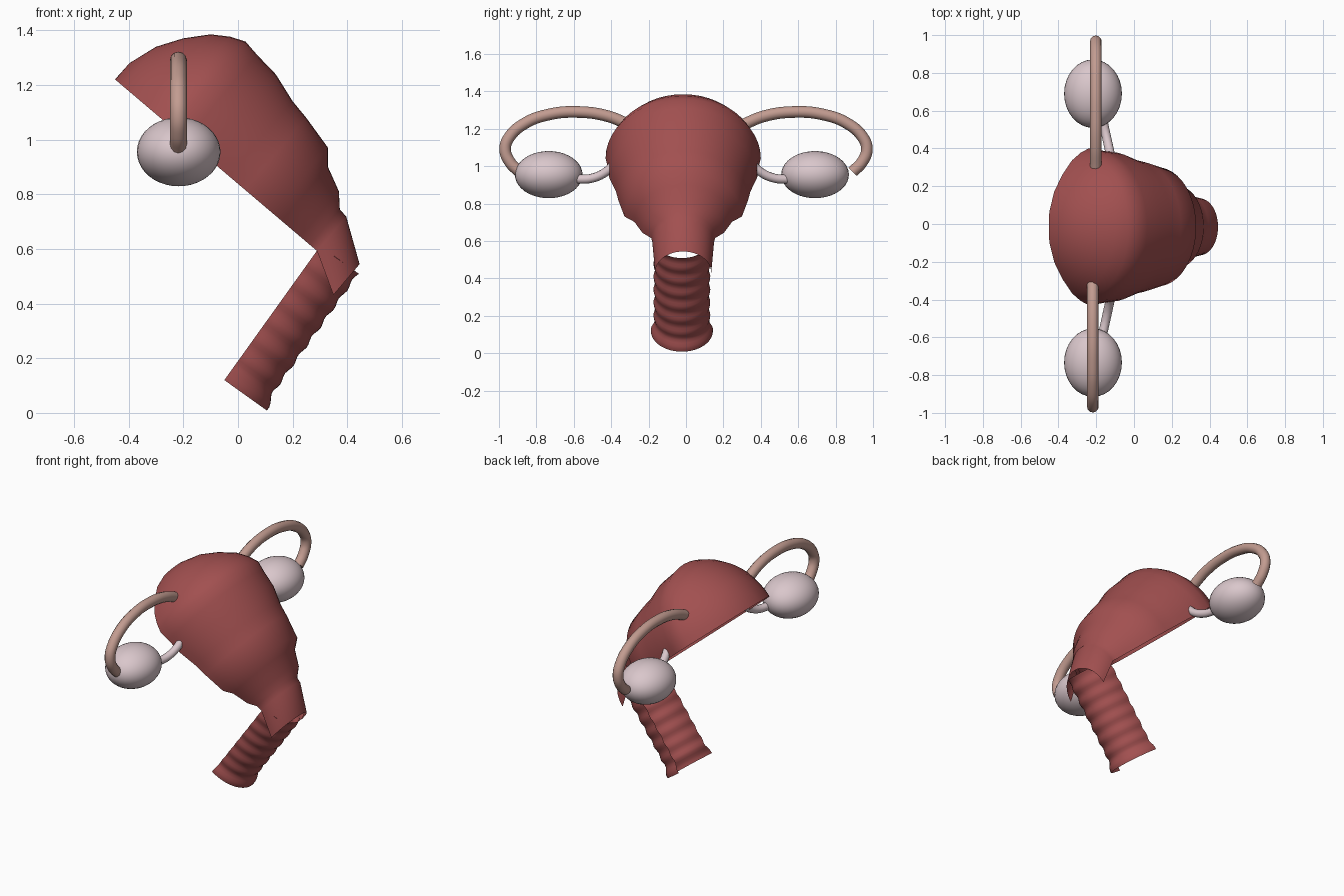
import bpy, bmesh, math
from mathutils import Vector

cube = bpy.data.objects.get("Cube")
if cube:
    bpy.data.objects.remove(cube)


def material(name, rgb):
    m = bpy.data.materials.new(name)
    m.use_nodes = True
    m.diffuse_color = (*rgb, 1)
    m.node_tree.nodes["Principled BSDF"].inputs["Base Color"].default_value = (*rgb, 1)
    return m


RED = material("muscle red", (0.36, 0.08, 0.08))
PALE = material("pale pink", (0.70, 0.57, 0.60))
TAN = material("tan pink", (0.54, 0.33, 0.28))


def finish(obj, mat, angle=50):
    obj.data.materials.append(mat)
    bpy.ops.object.select_all(action="DESELECT")
    obj.select_set(True)
    bpy.context.view_layer.objects.active = obj
    bpy.ops.object.shade_smooth_by_angle(angle=math.radians(angle))


def half_shell(name, start, along, out, sections, mat, steps=24):
    """Open half tube; each section is (distance, base offset, width, depth)."""
    bm = bmesh.new()
    rings = []
    for s, base, width, depth in sections:
        centre = start + along * s + out * base
        ring = []
        for i in range(steps + 1):
            a = math.pi * i / steps
            ring.append(bm.verts.new(centre + Vector((0, math.cos(a) * width, 0))
                                     + out * math.sin(a) * depth))
        rings.append(ring)
    for r0, r1 in zip(rings, rings[1:]):
        for i in range(steps):
            bm.faces.new((r0[i], r0[i + 1], r1[i + 1], r1[i]))
    bmesh.ops.remove_doubles(bm, verts=bm.verts, dist=0.0005)
    bmesh.ops.recalc_face_normals(bm, faces=bm.faces)
    # outer side faces away from the axis
    test = max(bm.faces, key=lambda f: f.calc_center_median().dot(out))
    if test.normal.dot(out) < 0:
        bmesh.ops.reverse_faces(bm, faces=bm.faces)
    mesh = bpy.data.meshes.new(name)
    bm.to_mesh(mesh)
    bm.free()
    obj = bpy.data.objects.new(name, mesh)
    bpy.context.collection.objects.link(obj)
    finish(obj, mat)
    return obj


def tube(name, points, radius, mat):
    curve = bpy.data.curves.new(name, "CURVE")
    curve.dimensions = "3D"
    curve.bevel_depth = radius
    curve.bevel_resolution = 4
    curve.use_fill_caps = True
    curve.resolution_u = 8
    spline = curve.splines.new("BEZIER")
    spline.bezier_points.add(len(points) - 1)
    for bp, p in zip(spline.bezier_points, points):
        bp.co = p
        bp.handle_left_type = bp.handle_right_type = "AUTO"
    obj = bpy.data.objects.new(name, curve)
    bpy.context.collection.objects.link(obj)
    bpy.ops.object.select_all(action="DESELECT")
    obj.select_set(True)
    bpy.context.view_layer.objects.active = obj
    bpy.ops.object.convert(target="MESH")
    finish(bpy.context.object, mat)


# Main body: half of a lumpy pear, open along the slanted cut
profile = [(0, 0), (0.002, 0.08), (0.037, 0.188), (0.093, 0.276), (0.16, 0.352),
           (0.22, 0.392), (0.275, 0.415), (0.338, 0.405), (0.437, 0.395),
           (0.547, 0.36), (0.624, 0.346), (0.756, 0.314), (0.80, 0.261),
           (0.89, 0.218), (0.935, 0.170), (0.97, 0.165)]
body_sections = [(s, 0, r, r) for s, r in profile] + [(1.12, -0.084, 0.15, 0.148)]
half_shell("body", Vector((-0.45, -0.015, 1.22)), Vector((0.762, 0, -0.647)),
           Vector((0.647, 0, 0.762)), body_sections, RED)

# Lower canal: rippled half pipe with a flared mouth
canal_sections = []
count = 40
for i in range(count + 1):
    t = 0.605 * i / count
    flare = 0.018 * max(0, 1 - t / 0.07)
    r = 0.148 + flare + 0.004 * math.sin(t * 2 * math.pi / 0.085)
    canal_sections.append((t, 0, r, r * 1.16))
half_shell("canal", Vector((-0.05, -0.022, 0.12)), Vector((0.58, 0, 0.81)),
           Vector((0.81, 0, -0.58)), canal_sections, RED)

# Paired side parts
tube_path = [(0.30, 1.22), (0.42, 1.268), (0.58, 1.29), (0.73, 1.277), (0.86, 1.23),
             (0.945, 1.155), (0.967, 1.09), (0.94, 1.02), (0.89, 0.97)]
cord_path = [(0.36, 1.02), (0.41, 0.972), (0.48, 0.938), (0.55, 0.931), (0.63, 0.94)]
for side, label in ((1, "back"), (-1, "front")):
    tube_x = -0.21 + 0.008 * side
    tube(label + "_tube", [(tube_x, side * y, z) for y, z in tube_path], 0.031, TAN)
    tube(label + "_cord", [(-0.12 - 0.22 * (y - 0.36), side * y - 0.015, z)
                           for y, z in cord_path], 0.024, PALE)
    bpy.ops.mesh.primitive_uv_sphere_add(segments=32, ring_count=20, radius=1,
                                         location=(-0.217, side * 0.712 - 0.022, 0.955))
    ovary = bpy.context.object
    ovary.name = label + "_ovary"
    ovary.scale = (0.153, 0.181, 0.126)
    finish(ovary, PALE)
